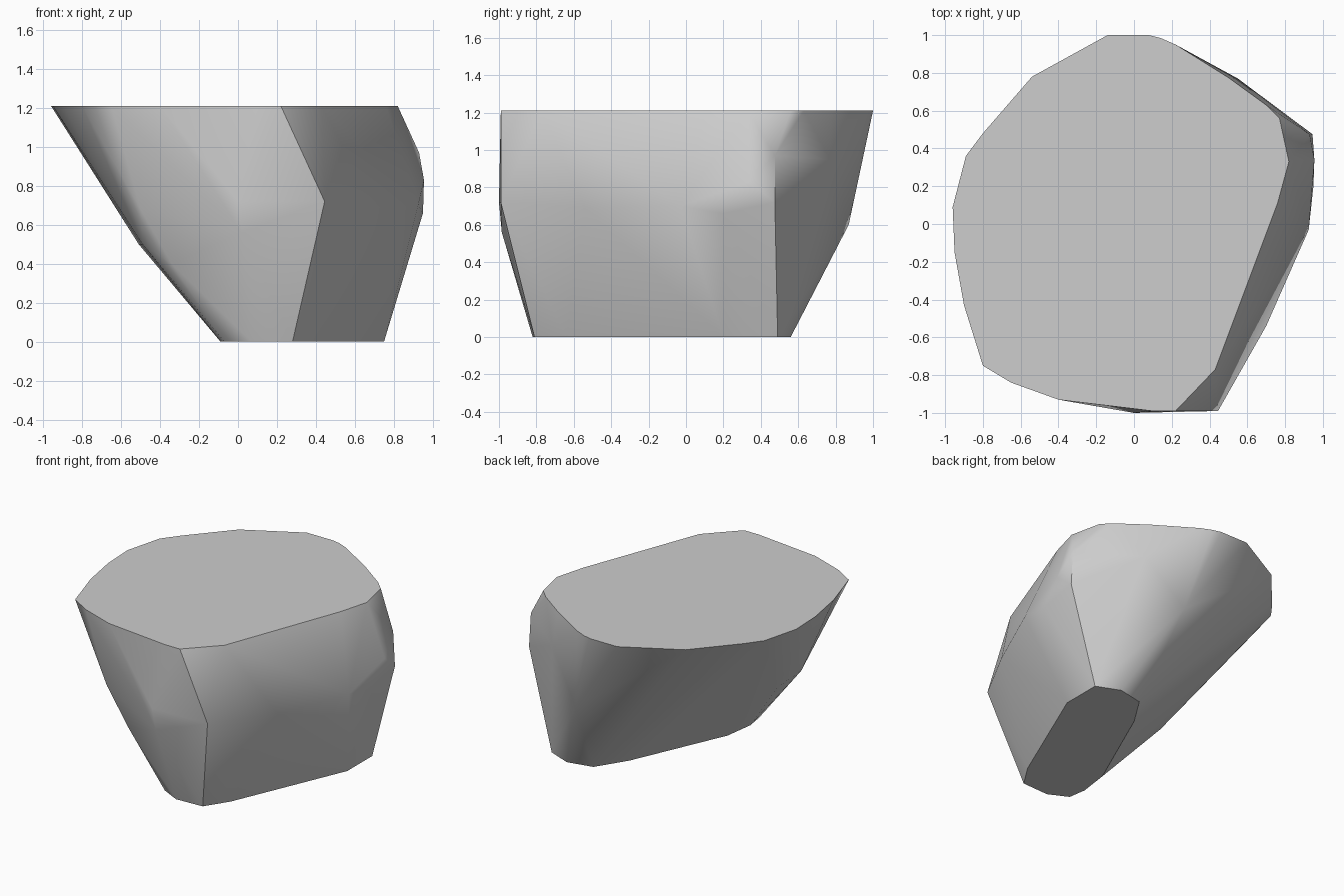
import bpy
import bmesh
import math

default_cube = bpy.data.objects.get("Cube")
if default_cube:
    bpy.data.objects.remove(default_cube, do_unlink=True)


def make_material(name, colour):
    material = bpy.data.materials.new(name)
    material.use_nodes = True
    material.diffuse_color = colour
    shader = material.node_tree.nodes["Principled BSDF"]
    shader.inputs["Base Color"].default_value = colour
    return material


def at_height(outline, z):
    return [(x, y, z) for x, y in outline]


def hull_object(name, points, material, sharp_angle):
    """Wrap the points in a convex skin, flat where the faces are coplanar."""
    bm = bmesh.new()
    for point in points:
        bm.verts.new(point)
    result = bmesh.ops.convex_hull(bm, input=bm.verts[:])
    unused = set(result["geom_interior"]) | set(result["geom_unused"])
    loose = [item for item in unused if isinstance(item, bmesh.types.BMVert)]
    bmesh.ops.delete(bm, geom=loose, context="VERTS")
    bmesh.ops.dissolve_limit(bm, angle_limit=math.radians(1),
                             verts=bm.verts[:], edges=bm.edges[:])
    bmesh.ops.recalc_face_normals(bm, faces=bm.faces[:])
    mesh = bpy.data.meshes.new(name)
    bm.to_mesh(mesh)
    bm.free()
    mesh.materials.append(material)
    obj = bpy.data.objects.new(name, mesh)
    bpy.context.collection.objects.link(obj)
    bpy.ops.object.select_all(action="DESELECT")
    obj.select_set(True)
    bpy.context.view_layer.objects.active = obj
    bpy.ops.object.shade_smooth_by_angle(angle=math.radians(sharp_angle))
    # Large faces stay flat, small ones blend between them
    weighted = obj.modifiers.new("Weighted normals", "WEIGHTED_NORMAL")
    weighted.keep_sharp = True
    return obj


# Broad flat top of the boulder
top_outline = [
    (-.14, 1), (.08, 1), (.14, .985), (.22, .95), (.5, .775), (.7, .63),
    (.77, .56), (.82, .33), (.76, .11), (.43, -.77), (.22, -.99),
    (.1, -.99), (-.4, -.93), (-.65, -.84), (-.8, -.75), (-.9, -.43),
    (-.95, -.15), (-.96, .09), (-.89, .36), (-.8, .48), (-.54, .78),
]

# Narrow slanted foot
foot_outline = [
    (.75, .49), (.58, .56), (.39, .52), (.25, .3), (-.06, -.4),
    (-.09, -.62), (-.07, -.75), (.07, -.82), (.28, -.81), (.39, -.64),
    (.75, .2),
]

# Ridges and bulges around the waist
right_ridge = [
    (.445, -.99, .72), (.7, -.54, .69), (.925, -.03, .7), (.95, .2, .66),
    (.955, .34, .83), (.93, .475, .97), (.945, .475, .72),
]
back_bulge = [(.55, .77, .95), (.29, .87, .6)]
front_bulge = [(0, -1, .72), (.02, -.985, .56)]
left_bulge = [(-.5, -.81, .68), (-.34, -.785, .4), (-.49, -.64, .5),
              (-.51, -.335, .5)]

stone = make_material("stone grey", (.61, .61, .61, 1))
hull_object(
    "boulder",
    at_height(top_outline, 1.21) + at_height(foot_outline, 0)
    + right_ridge + back_bulge + front_bulge + left_bulge,
    stone, sharp_angle=44)
